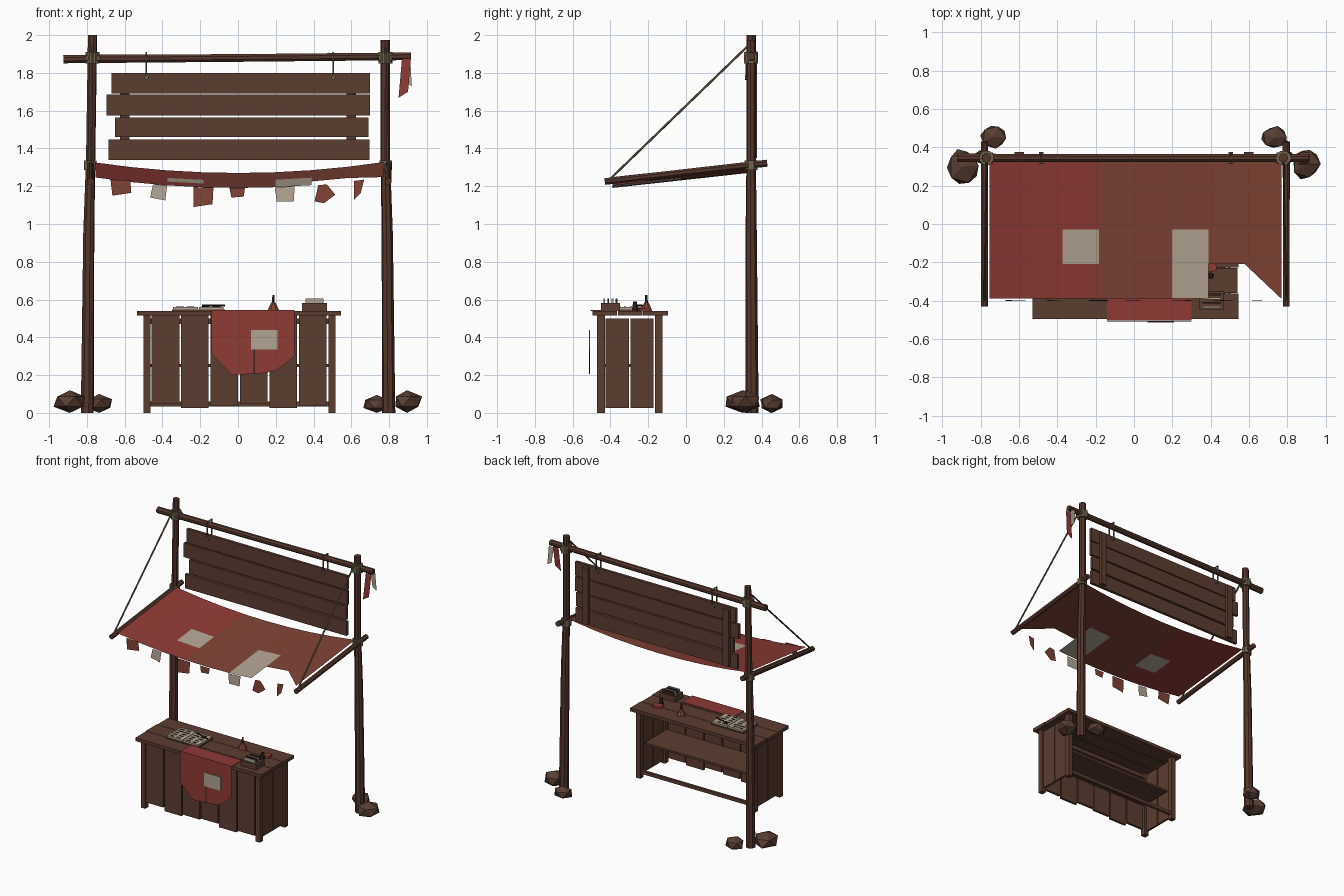
import bpy, bmesh, math, random
from mathutils import Vector, Matrix

random.seed(4)


def material(name, rgb):
    m = bpy.data.materials.new(name)
    lin = [(c / 255 / 12.92) if c < 11 else ((c / 255 + 0.055) / 1.055) ** 2.4 for c in rgb]
    m.diffuse_color = (*lin, 1)
    return m


WOOD = material("wood", (92, 61, 48))
POLE = material("pole_wood", (86, 55, 44))
ROCK = material("brown_stone", (88, 62, 50))
RED = material("red_cloth", (142, 58, 53))
RUST = material("rust_cloth", (127, 66, 53))
PALE = material("pale_cloth", (178, 164, 146))
ROPE = material("rope", (112, 100, 76))
DARK = material("dark_ink", (50, 36, 30))


def finish(name, bm, *mats):
    me = bpy.data.meshes.new(name)
    bm.to_mesh(me)
    bm.free()
    for m in mats:
        me.materials.append(m)
    ob = bpy.data.objects.new(name, me)
    bpy.context.collection.objects.link(ob)
    return ob


def box(name, x, y, z, mat, turn=0):
    """Box from (min, max) ranges, optionally turned about its own z axis."""
    bm = bmesh.new()
    size = [r[1] - r[0] for r in (x, y, z)]
    mid = Vector([(r[0] + r[1]) / 2 for r in (x, y, z)])
    bmesh.ops.create_cube(bm, size=1, matrix=Matrix.Translation(mid)
                          @ Matrix.Rotation(turn, 4, 'Z') @ Matrix.Diagonal((*size, 1)))
    return finish(name, bm, mat)


def pole(name, pts, radii, mat, sides=8):
    """Tapered, slightly bent pole through the given points."""
    bm = bmesh.new()
    pts = [Vector(p) for p in pts]
    rot = (pts[-1] - pts[0]).to_track_quat('Z', 'Y')
    rings = []
    for p, r in zip(pts, radii):
        rings.append([bm.verts.new(p + rot @ Vector((r * math.cos(a), r * math.sin(a), 0)))
                      for a in (math.tau * (i + 0.5) / sides for i in range(sides))])
    for a, b in zip(rings, rings[1:]):
        for i in range(sides):
            j = (i + 1) % sides
            bm.faces.new((a[i], a[j], b[j], b[i]))
    bm.faces.new(rings[0][::-1])
    bm.faces.new(rings[-1])
    return finish(name, bm, mat)


def sheet(name, outline, y, mat, lean=0.0):
    """Flat hanging cloth from a clockwise (x, z) outline."""
    bm = bmesh.new()
    top = max(z for _, z in outline)
    bm.faces.new([bm.verts.new((x, y + lean * (top - z), z)) for x, z in reversed(outline)])
    return finish(name, bm, mat)


# Upright posts, lashings, awning arms and stay ropes
for side, s, top in (("left", -1, 2.0), ("right", 1, 1.975)):
    pole(side + "_post", [(s * 0.798, 0.35, 0), (s * 0.79, 0.345, 0.95),
                          (s * 0.78, 0.345, 1.35), (s * 0.775 + 0.005, 0.345, top)],
         (0.035, 0.03, 0.025, 0.025), POLE)
    x = s * 0.775 + 0.005
    pole(side + "_top_lashing", [(x, 0.345, 1.85), (x, 0.345, 1.91)], (0.04, 0.04), ROPE)
    pole(side + "_beam_lashing", [(x - 0.035, 0.345, 1.88), (x + 0.035, 0.345, 1.88)],
         (0.032, 0.032), ROPE)
    xa = s * 0.788 + 0.007
    pole(side + "_arm_lashing", [(s * 0.782, 0.345, 1.285), (s * 0.782, 0.345, 1.335)],
         (0.037, 0.037), ROPE)
    pole(side + "_awning_arm", [(xa, 0.43, 1.322), (xa, -0.43, 1.225)], (0.02, 0.019), POLE)
    pole(side + "_stay_rope", [(x, 0.33, 1.945), (xa, -0.4, 1.24)], (0.006, 0.006), ROPE, 6)

# Cross beam and hanging signboard
pole("cross_beam", [(-0.925, 0.345, 1.873), (0, 0.345, 1.879), (0.915, 0.345, 1.888)],
     (0.024, 0.022, 0.022), POLE)
for i, (x0, x1, z0, z1) in enumerate([(-0.67, 0.70, 1.692, 1.80), (-0.695, 0.70, 1.575, 1.685),
                                      (-0.65, 0.692, 1.46, 1.565), (-0.685, 0.695, 1.338, 1.447)]):
    box(f"sign_plank_{i}", (x0, x1), (0.33, 0.353), (z0, z1), WOOD)
for x in (-0.6, 0.6):
    box("sign_batten", (x - 0.025, x + 0.025), (0.353, 0.375), (1.35, 1.785), WOOD)
for x in (-0.485, 0.505):
    for y in (0.32, 0.371):
        pole("sign_rope", [(x, y, 1.77), (x, y, 1.91)], (0.005, 0.005), ROPE, 6)
    pole("sign_rope_top", [(x, 0.316, 1.907), (x, 0.375, 1.907)], (0.005, 0.005), ROPE, 6)
    pole("sign_knot", [(x, 0.312, 1.775), (x, 0.375, 1.775)], (0.013, 0.013), ROPE, 6)

# Sagging awning: a grid with patched cells and a torn front corner
bm = bmesh.new()
xs = [-0.755 + 0.1905 * i for i in range(9)]
ys = [-0.39 + 0.18 * j for j in range(5)]
grid = [[bm.verts.new((x, y, 1.247 + (y + 0.39) * 0.11 - 0.056 * (1 - (x / 0.76) ** 2)))
         for y in ys] for x in xs]
for i in range(8):
    for j in range(4):
        if (i, j) == (6, 0):
            continue
        quad = [grid[i][j], grid[i + 1][j], grid[i + 1][j + 1], grid[i][j + 1]]
        f = bm.faces.new(quad[1:] if (i, j) == (7, 0) else quad)
        patched = (i, j) in ((2, 1), (5, 0), (5, 1))
        f.material_index = 2 if patched else (0 if i < 3 else 1)
finish("awning", bm, RED, RUST, PALE)

# Ragged pennants along the awning edge
PENNANTS = [
    (RUST, [(-0.675, 1.235), (-0.57, 1.23), (-0.565, 1.165), (-0.665, 1.15)]),
    (PALE, [(-0.45, 1.21), (-0.375, 1.205), (-0.385, 1.125), (-0.465, 1.14)]),
    (RUST, [(-0.235, 1.195), (-0.13, 1.193), (-0.135, 1.105), (-0.235, 1.09)]),
    (RUST, [(-0.045, 1.19), (0.037, 1.19), (0.03, 1.145), (-0.035, 1.14)]),
    (PALE, [(0.195, 1.194), (0.30, 1.2), (0.295, 1.12), (0.205, 1.12)]),
    (RUST, [(0.425, 1.205), (0.515, 1.155), (0.455, 1.11), (0.405, 1.12)]),
    (RUST, [(0.615, 1.228), (0.668, 1.235), (0.65, 1.165), (0.615, 1.13)]),
]
PENNANTS[5][1].insert(1, (0.47, 1.21))
for mat, outline in PENNANTS:
    sheet("pennant", outline, -0.398, mat, -0.05)
sheet("beam_red_rag", [(0.868, 1.875), (0.915, 1.878), (0.9, 1.7), (0.85, 1.668)], 0.32, RED, -0.05)
sheet("beam_pale_rag", [(0.87, 1.87), (0.912, 1.87), (0.92, 1.73), (0.885, 1.75)], 0.37, PALE, 0.05)

# Counter: top planks, legs, boards, shelf and rail
for i in range(3):
    y = -0.495 + 0.134 * i
    box("counter_top_plank", (-0.53 - 0.005 * (i == 1), 0.54 + 0.005 * (i != 1)),
        (y, y + 0.131), (0.515, 0.54), WOOD)
for x in (-0.482, 0.497):
    for y in (-0.45, -0.145):
        box("counter_leg", (x - 0.019, x + 0.019), (y - 0.02, y + 0.02), (0, 0.515), WOOD)
    for y in (-0.425, -0.295):
        box("side_board", (x - 0.008, x + 0.008), (y, y + 0.123), (0.025, 0.5), WOOD)
for i in range(6):
    x = -0.458 + 0.156 * i
    box("front_board", (x, x + 0.147), (-0.468, -0.45), ((0.05, 0.025, 0.04)[i % 3], 0.515), WOOD)
box("shelf", (-0.465, 0.48), (-0.448, -0.18), (0.243, 0.258), WOOD)
box("back_rail", (-0.465, 0.48), (-0.155, -0.135), (0.035, 0.06), WOOD)
box("front_rail", (-0.465, 0.48), (-0.45, -0.435), (0.47, 0.5), WOOD)

# Cloth over the counter with a patch and a seam
box("cloth_top", (-0.14, 0.30), (-0.505, -0.38), (0.54, 0.545), RED)
sheet("cloth_drop", [(-0.14, 0.545), (0.30, 0.545), (0.30, 0.3), (0.2, 0.222), (0.13, 0.21),
                     (-0.03, 0.2), (-0.14, 0.31)], -0.506, RED, -0.01)
box("cloth_patch", (0.07, 0.21), (-0.514, -0.509), (0.335, 0.44), PALE)
box("cloth_seam", (0.083, 0.089), (-0.513, -0.509), (0.205, 0.335), DARK)

# Open book with rows of marks
box("book_cover", (-0.35, -0.07), (-0.38, -0.2), (0.54, 0.547), WOOD)
for x0 in (-0.343, -0.207):
    box("book_page", (x0, x0 + 0.13), (-0.374, -0.206), (0.547, 0.56), PALE)
    for r in range(5):
        for c in range(2):
            x, y = x0 + 0.015 + 0.055 * c, -0.36 + 0.031 * r
            box("page_mark", (x, x + random.uniform(0.025, 0.045)), (y, y + 0.012),
                (0.56, 0.562), DARK)
pole("pen", [(-0.19, -0.23, 0.568), (-0.07, -0.27, 0.568)], (0.005, 0.005), DARK, 6)

# Hand bell, stamp pad and card box
pole("bell", [(0.187, -0.21, 0.54), (0.187, -0.21, 0.55), (0.187, -0.21, 0.585)],
     (0.034, 0.03, 0.012), RUST)
pole("bell_handle", [(0.187, -0.21, 0.585), (0.187, -0.21, 0.625)], (0.008, 0.006), DARK, 6)
box("stamp_pad", (0.36, 0.43), (-0.25, -0.2), (0.54, 0.555), RED, 0.2)
pole("stamp", [(0.40, -0.27, 0.54), (0.40, -0.27, 0.59)], (0.016, 0.01), DARK, 6)
box("card_box", (0.34, 0.47), (-0.45, -0.35), (0.54, 0.583), WOOD)
for i in range(4):
    y = -0.438 + 0.022 * i
    box("card", (0.357, 0.453), (y, y + 0.009), (0.583, 0.606), PALE if i % 2 == 0 else DARK)

# Rocks wedged around the post feet
for x, y, rx, ry, h in ((-0.89, 0.3, 0.09, 0.1, 0.12), (-0.735, 0.455, 0.07, 0.065, 0.1),
                        (0.895, 0.315, 0.08, 0.09, 0.12), (0.735, 0.45, 0.078, 0.065, 0.095)):
    bm = bmesh.new()
    bmesh.ops.create_icosphere(bm, subdivisions=1, radius=1, matrix=Matrix.Rotation(x * 7, 4, 'Z'))
    for v in bm.verts:
        k = random.uniform(0.85, 1.12)
        v.co = (x + v.co.x * rx * k, y + v.co.y * ry * k, max(0, h / 2 * (1 + v.co.z)))
    finish("rock", bm, ROCK)
